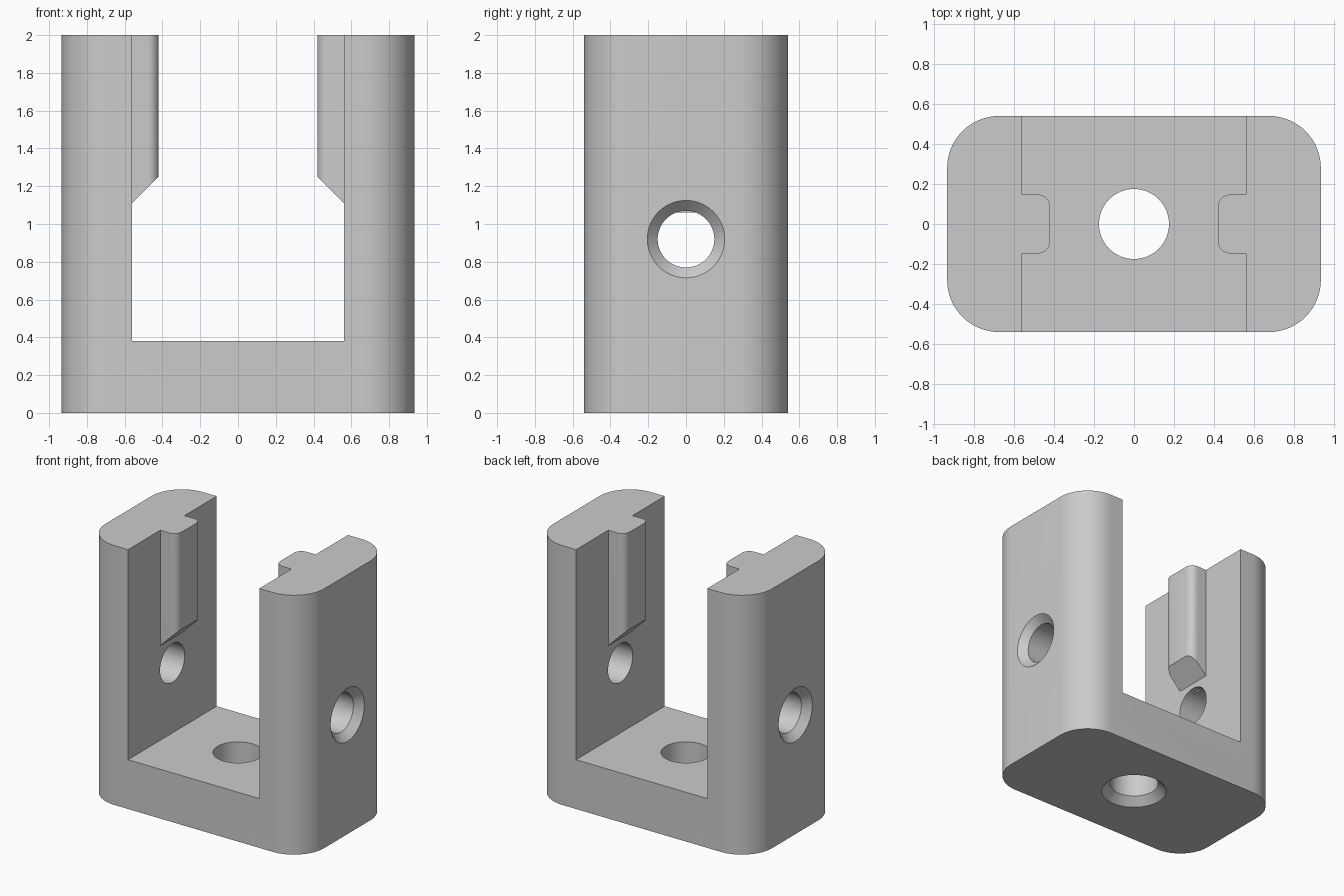
import bpy, bmesh, math
from mathutils import Matrix

if "Cube" in bpy.data.objects:
    bpy.data.objects.remove(bpy.data.objects["Cube"], do_unlink=True)

HX, HY, HEIGHT, CORNER = 0.934, 0.54, 2.0, 0.26
SLOT, FLOOR = 0.56, 0.38
SIDE_HOLE_Z = 0.92

grey = bpy.data.materials.new("plain grey")
grey.use_nodes = True
grey.diffuse_color = (0.6, 0.6, 0.6, 1)
grey.node_tree.nodes["Principled BSDF"].inputs["Base Color"].default_value = grey.diffuse_color


def make_object(name, bm):
    bmesh.ops.recalc_face_normals(bm, faces=bm.faces)
    mesh = bpy.data.meshes.new(name)
    bm.to_mesh(mesh)
    bm.free()
    mesh.materials.append(grey)
    obj = bpy.data.objects.new(name, mesh)
    bpy.context.collection.objects.link(obj)
    return obj


def arc(cx, cy, radius, start, steps):
    """Quarter circle, counter-clockwise from a start angle in degrees."""
    angles = [math.radians(start + 90 * i / steps) for i in range(steps + 1)]
    return [(cx + radius * math.cos(a), cy + radius * math.sin(a)) for a in angles]


def prism(name, outline, z0, z1):
    bm = bmesh.new()
    face = bm.faces.new([bm.verts.new((x, y, z0)) for x, y in outline])
    top = bmesh.ops.extrude_face_region(bm, geom=[face])["geom"]
    moved = [v for v in top if isinstance(v, bmesh.types.BMVert)]
    bmesh.ops.translate(bm, verts=moved, vec=(0, 0, z1 - z0))
    return make_object(name, bm)


def boolean(obj, other, operation):
    mod = obj.modifiers.new(other.name, "BOOLEAN")
    mod.operation, mod.solver, mod.object = operation, "EXACT", other
    bpy.context.view_layer.objects.active = obj
    bpy.ops.object.modifier_apply(modifier=mod.name)
    bpy.data.objects.remove(other, do_unlink=True)


def hole_cutter(name, radius, chamfer, length, matrix):
    """Countersunk drill whose mouth lies at its local z = 0."""
    profile = [(radius + 2 * chamfer, -chamfer), (radius, chamfer), (radius, length)]
    bm = bmesh.new()
    count = 64
    rings = [[bm.verts.new((r * math.cos(math.tau * i / count),
                            r * math.sin(math.tau * i / count), z))
              for i in range(count)] for r, z in profile]
    for low, high in zip(rings, rings[1:]):
        for i in range(count):
            j = (i + 1) % count
            bm.faces.new((low[i], low[j], high[j], high[i]))
    bm.faces.new(rings[0])
    bm.faces.new(rings[-1])
    bm.transform(matrix)
    return make_object(name, bm)


# Rounded block
outline = []
for sx, sy, start in ((1, 1, 0), (-1, 1, 90), (-1, -1, 180), (1, -1, 270)):
    outline += arc(sx * (HX - CORNER), sy * (HY - CORNER), CORNER, start, 16)
bracket = prism("clevis_bracket", outline, 0, HEIGHT)

# Slot between the two arms
slot = [(-SLOT, -1), (SLOT, -1), (SLOT, 1), (-SLOT, 1)]
boolean(bracket, prism("slot_cutter", slot, FLOOR, HEIGHT + 1), "DIFFERENCE")

# Countersunk holes through the base and both arms
boolean(bracket, hole_cutter("base_hole", 0.175, 0.06, 0.7, Matrix()), "DIFFERENCE")
for side in (-1, 1):
    place = Matrix.Translation((side * HX, 0, SIDE_HOLE_Z)) @ Matrix.Rotation(-side * math.pi / 2, 4, "Y")
    boolean(bracket, hole_cutter("arm_hole", 0.15, 0.055, 0.6, place), "DIFFERENCE")

# Guide ribs with rounded edges and a sloping lower end
TIP, HALF, FILLET, ROOT = 0.42, 0.147, 0.06, SLOT + 0.05
for side in (-1, 1):
    rib_outline = [(ROOT, HALF)] + arc(TIP + FILLET, HALF - FILLET, FILLET, 90, 8)
    rib_outline += arc(TIP + FILLET, FILLET - HALF, FILLET, 180, 8) + [(ROOT, -HALF)]
    rib = prism("guide_rib", [(side * x, y) for x, y in rib_outline], 1, HEIGHT)
    for v in rib.data.vertices:
        if v.co.z < 1.5:
            v.co.z = 1.11 + SLOT - abs(v.co.x)
    boolean(bracket, rib, "UNION")

# Smooth curved walls, keep edges sharp
bpy.ops.object.select_all(action="DESELECT")
bracket.select_set(True)
bpy.context.view_layer.objects.active = bracket
bpy.ops.object.shade_smooth_by_angle(angle=math.radians(30))
